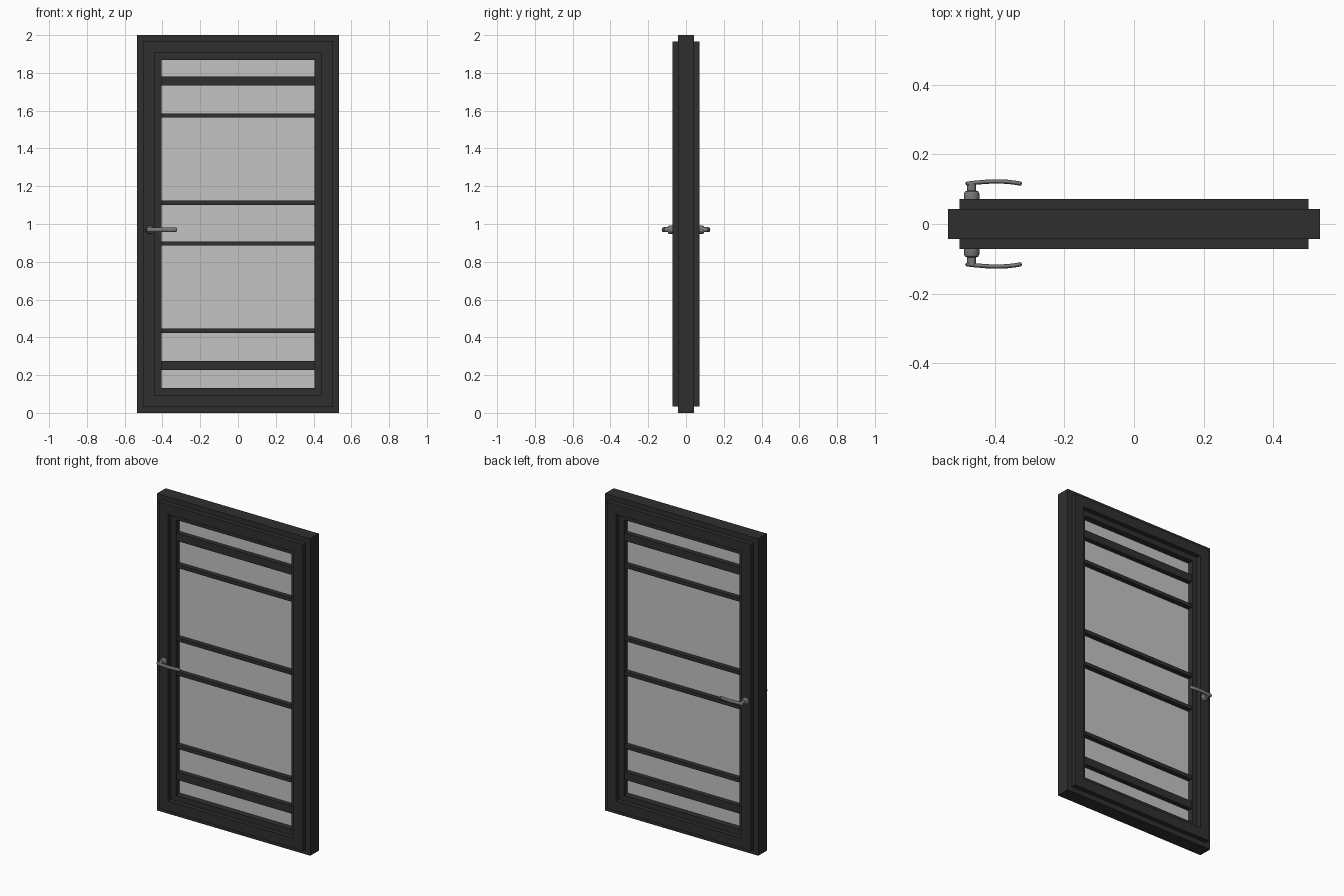
import bpy, bmesh, math
from mathutils import Vector

if "Cube" in bpy.data.objects:
    bpy.data.objects.remove(bpy.data.objects["Cube"])


def material(name, rgb, alpha=1.0):
    m = bpy.data.materials.new(name)
    m.diffuse_color = (*rgb, alpha)
    m.use_nodes = True
    m.node_tree.nodes["Principled BSDF"].inputs["Base Color"].default_value = m.diffuse_color
    return m


DARK = material("charcoal frame", (0.028, 0.028, 0.028))
GLASS = material("grey glass", (0.55, 0.55, 0.55), 0.8)
METAL = material("brushed metal", (0.19, 0.19, 0.19))


def finish(name, bm, mat, smooth=False):
    bmesh.ops.recalc_face_normals(bm, faces=bm.faces)
    me = bpy.data.meshes.new(name)
    bm.to_mesh(me)
    bm.free()
    me.materials.append(mat)
    ob = bpy.data.objects.new(name, me)
    bpy.context.collection.objects.link(ob)
    if smooth:
        bpy.context.view_layer.objects.active = ob
        ob.select_set(True)
        bpy.ops.object.shade_smooth_by_angle(angle=math.radians(40))
        ob.select_set(False)
    return ob


def skin(bm, rings, closed=False, caps=True):
    """Join successive rings of points with quads."""
    vs = [[bm.verts.new(p) for p in r] for r in rings]
    n = len(vs[0])
    for i in range(len(vs) if closed else len(vs) - 1):
        a, b = vs[i], vs[(i + 1) % len(vs)]
        for j in range(n):
            k = (j + 1) % n
            bm.faces.new((a[j], a[k], b[k], b[j]))
    if caps and not closed:
        bm.faces.new(vs[0])
        bm.faces.new(vs[-1])


def box(name, x0, x1, y0, y1, z0, z1, mat):
    bm = bmesh.new()
    skin(bm, [[(x0, y0, z), (x1, y0, z), (x1, y1, z), (x0, y1, z)] for z in (z0, z1)])
    return finish(name, bm, mat)


# Door frame, leaf and glazing bead: one stepped profile mitred round the rectangle
W, H = 0.535, 2.0
half = [(0, 0.043), (0.033, 0.043), (0.033, 0.0715),
        (0.096, 0.0715), (0.096, 0.043), (0.131, 0.043)]
profile = [(d, -y) for d, y in half] + [(d, y) for d, y in reversed(half)]
bm = bmesh.new()
skin(bm, [[(sx * (W - d), y, H - d if top else d) for d, y in profile]
          for sx, top in ((-1, 0), (1, 0), (1, 1), (-1, 1))], closed=True)
finish("door_frame", bm, DARK)

# Glass pane
box("glass_pane", -0.405, 0.405, -0.005, 0.005, 0.13, 1.87, GLASS)

# Horizontal glazing bars
bars = [(0.226, 0.276), (0.422, 0.446), (0.885, 0.908),
        (1.101, 1.124), (1.563, 1.586), (1.733, 1.782)]
for i, (z0, z1) in enumerate(bars):
    box(f"glazing_bar_{i + 1}", -0.405, 0.405, -0.035, 0.035, z0, z1, DARK)

# Lever handles, one on each face
HX, HZ, N = -0.467, 0.97, 24
turned = [(0.022, 0.070), (0.022, 0.088), (0.019, 0.094), (0.013, 0.096), (0.013, 0.118)]
lever = [(-0.484, 0.114), (-0.481, 0.116), (-0.455, 0.119), (-0.425, 0.1215),
         (-0.395, 0.1225), (-0.365, 0.1215), (-0.340, 0.1185), (-0.327, 0.116), (-0.323, 0.115)]
for side, label in ((-1, "front"), (1, "back")):
    circle = [(math.cos(2 * math.pi * k / N), math.sin(2 * math.pi * k / N)) for k in range(N)]
    bm = bmesh.new()
    skin(bm, [[(HX + r * c, side * y, HZ + r * s) for c, s in circle] for r, y in turned])
    finish(f"handle_rosette_{label}", bm, METAL, True)

    bm = bmesh.new()
    rings = []
    for i, (x, y) in enumerate(lever):
        a, b = lever[max(i - 1, 0)], lever[min(i + 1, len(lever) - 1)]
        t = Vector((b[0] - a[0], b[1] - a[1])).normalized()
        f = 0.6 if i in (0, len(lever) - 1) else 1.0   # rounded ends
        rings.append([(x - t.y * c * 0.006 * f, side * (y + t.x * c * 0.006 * f),
                       HZ + s * 0.0115 * f) for c, s in circle])
    skin(bm, rings)
    finish(f"handle_lever_{label}", bm, METAL, True)
